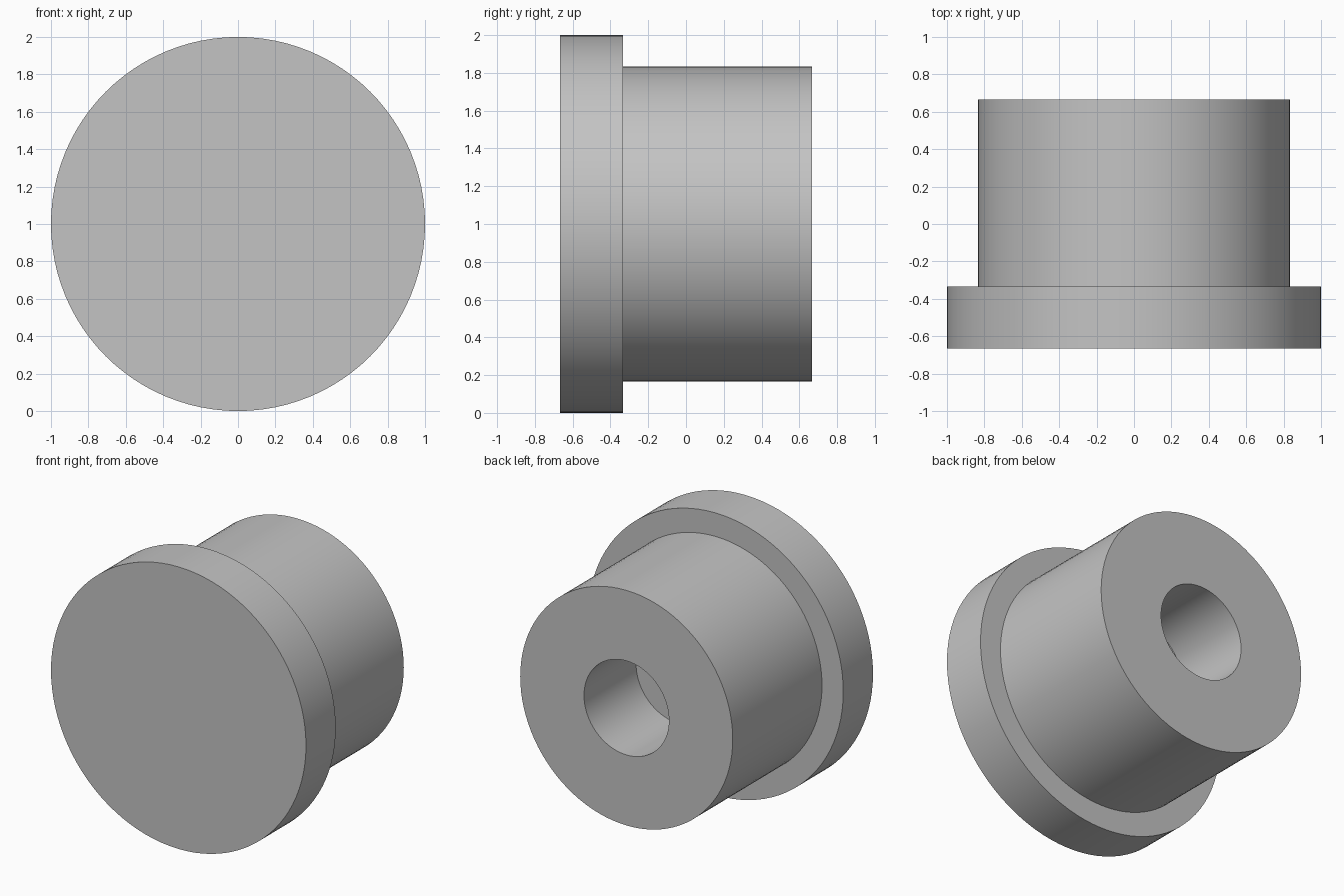
import bpy
import bmesh
import math
from mathutils import Matrix

cube = bpy.data.objects.get("Cube")
if cube:
    bpy.data.objects.remove(cube, do_unlink=True)

# Plain grey material
grey = bpy.data.materials.new("plain_grey")
grey.use_nodes = True
colour = (0.55, 0.55, 0.55, 1)
grey.diffuse_color = colour
grey.node_tree.nodes["Principled BSDF"].inputs["Base Color"].default_value = colour

SEGMENTS = 96
UNIT = 1 / 6

# Half section (radius, distance along y) from front centre to blind hole centre
section = [(0, -4), (6, -4), (6, -2), (5, -2), (5, 4), (2, 4), (2, 0.5), (0, 0.5)]

# Flanged plug: the section spun around the y axis
bm = bmesh.new()
verts = [bm.verts.new((r * UNIT, y * UNIT, 0)) for r, y in section]
edges = [bm.edges.new(pair) for pair in zip(verts, verts[1:])]
bmesh.ops.spin(bm, geom=verts + edges, cent=(0, 0, 0), axis=(0, 1, 0),
               angle=math.tau, steps=SEGMENTS, use_merge=True)
bmesh.ops.remove_doubles(bm, verts=bm.verts, dist=0.0001)
bmesh.ops.dissolve_limit(bm, angle_limit=math.radians(1), verts=bm.verts, edges=bm.edges)
bmesh.ops.recalc_face_normals(bm, faces=bm.faces)
bmesh.ops.transform(bm, matrix=Matrix.Translation((0, 0, 1)), verts=bm.verts)

mesh = bpy.data.meshes.new("flanged_plug")
bm.to_mesh(mesh)
bm.free()
mesh.materials.append(grey)
plug = bpy.data.objects.new("flanged_plug", mesh)
bpy.context.collection.objects.link(plug)

# Smooth walls with crisp rims
bpy.ops.object.select_all(action="DESELECT")
plug.select_set(True)
bpy.context.view_layer.objects.active = plug
bpy.ops.object.shade_smooth_by_angle(angle=math.radians(30))
